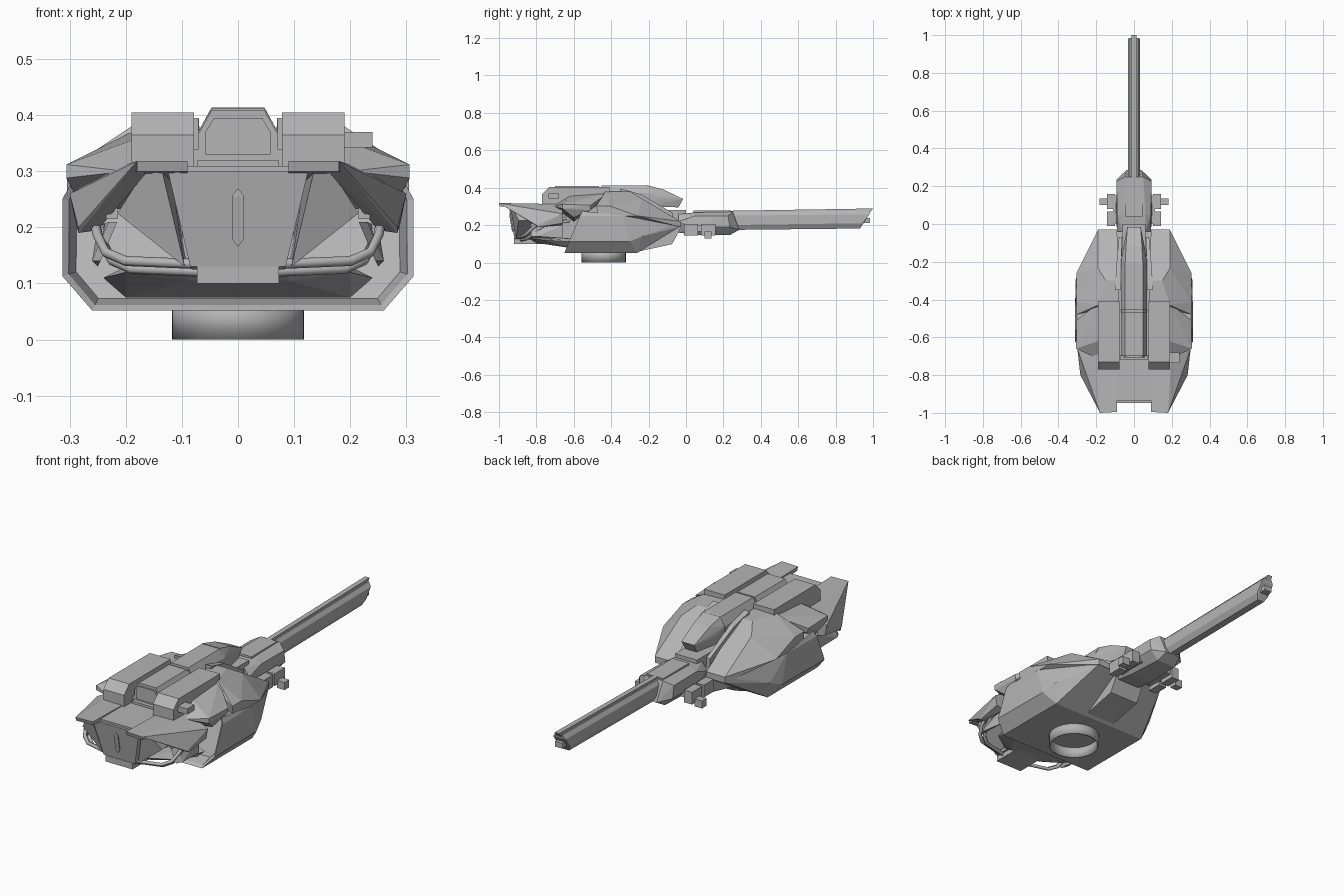
import bpy, bmesh, math
from mathutils import Matrix

old = bpy.data.objects.get("Cube")
if old:
    bpy.data.objects.remove(old, do_unlink=True)

steel = bpy.data.materials.new("armour grey")
steel.use_nodes = True
GREY = (0.46, 0.46, 0.46, 1)
steel.diffuse_color = GREY
steel.node_tree.nodes["Principled BSDF"].inputs["Base Color"].default_value = GREY


def finish(name, bm):
    bmesh.ops.recalc_face_normals(bm, faces=bm.faces)
    mesh = bpy.data.meshes.new(name)
    bm.to_mesh(mesh)
    bm.free()
    mesh.materials.append(steel)
    obj = bpy.data.objects.new(name, mesh)
    bpy.context.collection.objects.link(obj)
    return obj


def add_hull(bm, points):
    verts = [bm.verts.new(p) for p in points]
    result = bmesh.ops.convex_hull(bm, input=verts)
    spare = {g for g in result["geom_interior"] + result["geom_unused"]
             if isinstance(g, bmesh.types.BMVert) and g.is_valid}
    bmesh.ops.delete(bm, geom=list(spare), context="VERTS")


def flip(points):
    return [(-x, y, z) for x, y, z in points]


def merge_flat(bm, degrees=4):
    bmesh.ops.dissolve_limit(bm, angle_limit=math.radians(degrees),
                             verts=bm.verts, edges=bm.edges)


def plates(name, *groups):
    """One faceted convex solid for each group of points."""
    bm = bmesh.new()
    for points in groups:
        add_hull(bm, points)
    merge_flat(bm)
    return finish(name, bm)


def centre_plate(name, points):
    return plates(name, points + flip(points))


def side_plates(name, points):
    return plates(name, points, flip(points))


def corners(x, y, z):
    return [(a, b, c) for a in x for b in y for c in z]


# turret ring, open below
bm = bmesh.new()
bmesh.ops.create_cone(bm, cap_ends=False, segments=40, radius1=0.118, radius2=0.118,
                      depth=0.07, matrix=Matrix.Translation((0, -0.44, 0.035)))
ring = finish("turret_ring", bm)
ring.modifiers.new("wall", "SOLIDIFY").thickness = 0.008
bpy.context.view_layer.objects.active = ring
ring.select_set(True)
bpy.ops.object.shade_smooth_by_angle()
ring.select_set(False)

# lower hull with a recessed rear
lower = [(.26, -.65, .052), (.26, -.26, .052), (.313, -.625, .113), (.31, -.3, .113),
         (.313, -.567, .25), (.3, -.556, .275), (.31, -.34, .25), (.29, -.235, .14),
         (.19, -.035, .19), (.19, -.035, .215)]
bm = bmesh.new()
add_hull(bm, lower + flip(lower))
merge_flat(bm)
bm.normal_update()
rear = [f for f in bm.faces if f.normal.y < -0.8]
for rim, depth in ((0.012, 0.01), (0.014, 0.06)):
    bmesh.ops.inset_region(bm, faces=rear, thickness=rim)
    bmesh.ops.translate(bm, verts=list({v for f in rear for v in f.verts}),
                        vec=(0, depth, 0))
finish("lower_hull", bm)

# front cheeks and rear side armour
side_plates("front_cheek", [
    (.09, -.03, .19), (.09, -.03, .22), (.08, -.3, .38), (.08, -.43, .383),
    (.08, -.42, .2), (.19, -.03, .19), (.19, -.03, .22), (.15, -.3, .38),
    (.19, -.235, .342), (.19, -.43, .38), (.305, -.26, .25), (.305, -.41, .303),
    (.305, -.48, .303), (.305, -.47, .25)])
side_plates("side_armour", [
    (.08, -.42, .36), (.19, -.42, .37), (.19, -.62, .355), (.08, -.67, .33),
    (.305, -.51, .306), (.306, -.66, .312), (.306, -.66, .288), (.3, -.51, .28),
    (.2, -.71, .3), (.28, -.6, .24), (.1, -.6, .22)])

# centre body under the roof
centre_plate("centre_body", corners([.1], [-.7, -.27], [.1, .34]))

# rear overhang: roof wings, side skirts and slanted back panel
side_plates("rear_roof_wing", [
    (.09, -.995, .318), (.18, -1, .318), (.18, -.995, .3), (.09, -.99, .3),
    (.09, -.66, .31), (.2, -.66, .312), (.2, -.66, .28), (.09, -.7, .28)])
centre_plate("rear_roof", corners([.1], [-.935, -.66], [.285, .309]))
side_plates("rear_skirt", [
    (.18, -1, .318), (.165, -.96, .295), (.19, -.8, .314), (.2, -.66, .312),
    (.3, -.66, .26), (.284, -.8, .2), (.284, -.79, .19), (.29, -.66, .21),
    (.25, -.79, .195), (.25, -.66, .2)])
centre_plate("rear_panel", [
    (.125, -.947, .3), (.085, -.918, .13), (.08, -.91, .125), (.12, -.66, .3),
    (.08, -.6, .12)])
side_plates("rear_side_panel", [
    (.135, -.94, .3), (.17, -.928, .295), (.215, -.895, .225), (.095, -.908, .13),
    (.12, -.66, .3), (.16, -.66, .29), (.2, -.66, .225), (.09, -.66, .13)])
centre_plate("rear_step", corners([.073], [-.92, -.6], [.1, .13]))
centre_plate("rear_rib", [
    (.011, -.945, .255), (.011, -.932, .18), (0, -.945, .27), (0, -.93, .165),
    (.008, -.9, .25), (.008, -.9, .18)])
centre_plate("rear_floor", [
    (.2, -.6, .075), (.24, -.6, .11), (.2, -.76, .12), (.09, -.84, .13),
    (.09, -.8, .105), (.2, -.6, .13)])

# bent guard rails around the rear
path = [(.25, -.64, .235), (.258, -.76, .225), (.25, -.82, .185), (.235, -.85, .155),
        (.2, -.875, .14), (.08, -.9, .135)]
for label, drop, pull in (("upper", 0, 0), ("lower", -.014, .02)):
    for side, sign in (("left", 1), ("right", -1)):
        curve = bpy.data.curves.new("rail", "CURVE")
        curve.dimensions = "3D"
        curve.bevel_depth = 0.009
        curve.bevel_resolution = 1
        curve.use_fill_caps = True
        spline = curve.splines.new("POLY")
        spline.points.add(len(path) - 1)
        for point, (x, y, z) in zip(spline.points, path):
            point.co = (sign * (x - pull / 2), y + pull, z + drop, 1)
        curve.materials.append(steel)
        rail = bpy.data.objects.new(side + "_" + label + "_rail", curve)
        bpy.context.collection.objects.link(rail)
        bpy.context.view_layer.objects.active = rail
        rail.select_set(True)
        bpy.ops.object.convert(target="MESH")
        rail.select_set(False)
side_plates("rail_bracket", corners([.215, .235], [-.84, -.66], [.215, .235]))
side_plates("rail_post", [
    (.245, -.83, .14), (.26, -.8, .14), (.23, -.8, .21), (.215, -.83, .21),
    (.25, -.66, .13), (.25, -.66, .2)])

# roof stowage boxes and the sight on the left one
side_plates("roof_box", corners([.078, .19], [-.41], [.3, .405]) + corners(
    [.078, .19], [-.73], [.405]) + corners([.078, .19], [-.77], [.303, .365]))
plates("left_sight", corners([.18, .24], [-.735, -.68], [.342, .37]))


def spine(name, back, front, top=0.412):
    """Chamfered ridge along the roof."""
    section = [(.07, .3), (.07, top - .04), (.047, top)]
    return centre_plate(name, [(x, y, z) for y in (back, front) for x, z in section])


# central roof spine with framed rear hatch
spine("rear_spine", -.7, -.465, .408)
spine("spine_joint", -.48, -.44, .4)
spine("front_spine", -.452, -.2)
centre_plate("rear_hatch", [
    (x, y, z) for y in (-.708, -.69)
    for x, z in ((.058, .33), (.058, .37), (.043, .395))])
centre_plate("hatch_sill", corners([.072], [-.72, -.68], [.304, .32]))
centre_plate("gun_hood", [
    (.07, -.21, .3), (.07, -.21, .372), (.047, -.21, .414), (.042, -.12, .39),
    (.06, -.14, .345), (.035, -.015, .34), (.03, -.04, .295)])
side_plates("hood_strut", [
    (.07, -.35, .395), (.1, -.35, .395), (.07, -.24, .365), (.095, -.24, .365),
    (.062, -.07, .265), (.08, -.07, .265), (.07, -.35, .34), (.1, -.35, .34),
    (.062, -.07, .22), (.08, -.07, .22)])

# gun mount and cradle
centre_plate("gun_mount", [
    (.08, -.25, .06), (.08, -.165, .09), (.08, -.075, .098), (.08, -.03, .18),
    (.08, -.06, .21), (.08, -.25, .22)])
centre_plate("trunnion", corners([.06], [-.28, 0], [.17, .28]))
centre_plate("gun_cradle", [
    (.06, -.04, .258), (.09, -.04, .22), (.06, -.04, .16), (.09, .05, .25),
    (.06, .05, .268), (.095, .05, .19), (.06, .05, .148), (.092, .225, .25),
    (.05, .25, .272), (.092, .235, .19), (.04, .285, .175), (.05, .235, .147),
    (.04, .25, .26)])
centre_plate("cradle_cap", corners([.045], [.04, .24], [.25, .277]))

# barrel with top rail and muzzle shoe
centre_plate("barrel", [
    (.02, .2, .268), (.033, .2, .25), (.033, .2, .2), (.018, .2, .174),
    (.02, .985, .278), (.033, .98, .258), (.033, .945, .21), (.018, .93, .182)])
centre_plate("barrel_rail", [
    (.012, .2, .276), (.012, 1, .289), (.016, .2, .25), (.016, .97, .25)])
centre_plate("muzzle_shoe", corners([.02], [.92, .985], [.212, .238]))

# smoke launchers beside the cradle
for label, back, front in (("rear", -.01, .065), ("front", .08, .158)):
    side_plates(label + "_launcher", corners([.1, .143], [back, front], [.145, .205]))
side_plates("launcher_bar", corners([.07, .112], [0, .15], [.165, .2]))
side_plates("launcher_lens", corners([.14, .182], [.1, .136], [.128, .165]))
